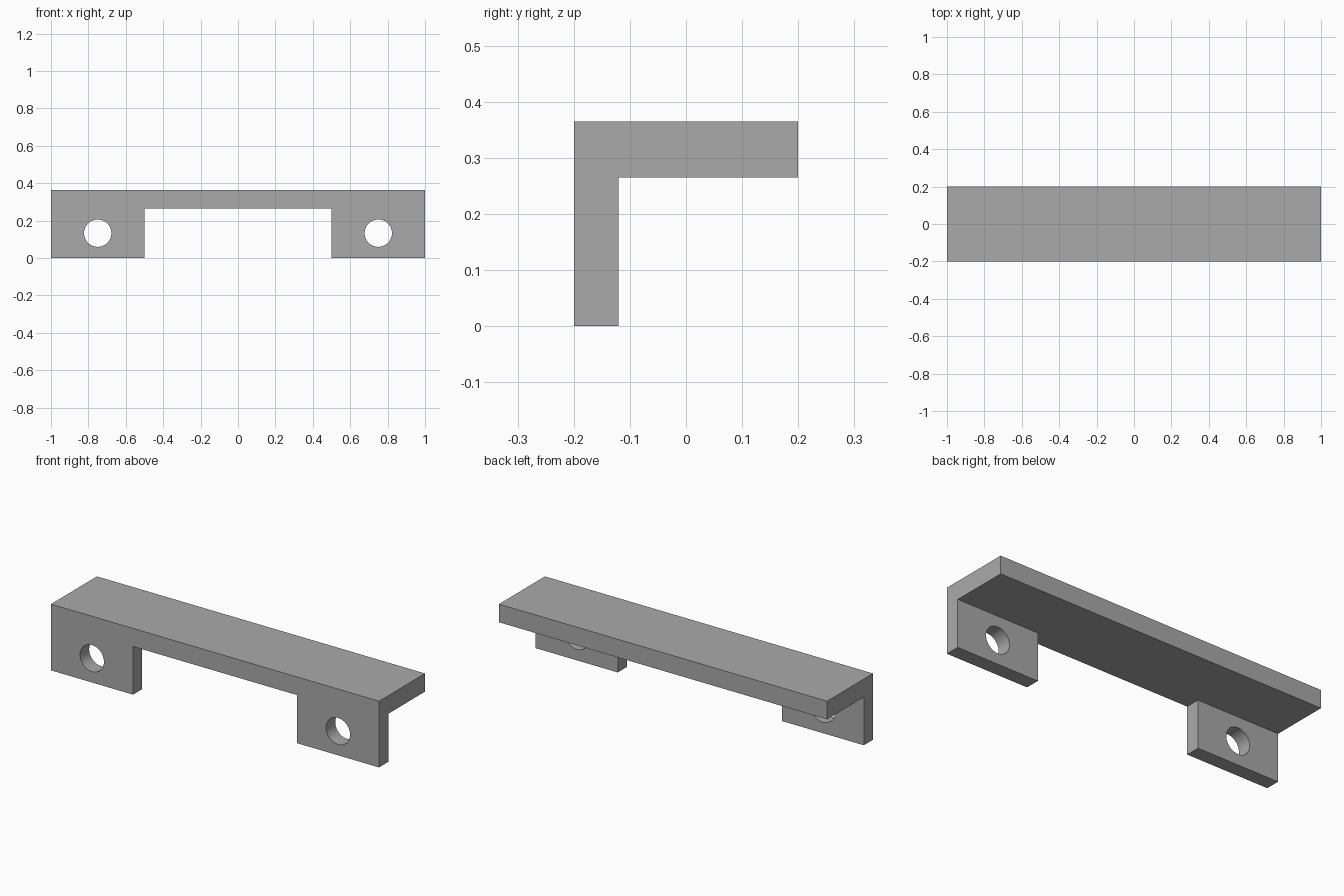
import bpy, bmesh, math

default_cube = bpy.data.objects.get("Cube")
if default_cube:
    bpy.data.objects.remove(default_cube, do_unlink=True)

LENGTH, DEPTH, HEIGHT = 2.0, 0.4, 0.365
SHELF_THICK, TAB_THICK = 0.1, 0.08
NOTCH_WIDTH = 1.0
HOLE_X, HOLE_Z, HOLE_RADIUS = 0.75, 0.133, 0.073

grey = bpy.data.materials.new("plain grey")
grey.use_nodes = True
colour = (0.4, 0.4, 0.4, 1)
grey.diffuse_color = colour
grey.node_tree.nodes["Principled BSDF"].inputs["Base Color"].default_value = colour


def cut(target, cutter):
    """Subtract the cutter from the target, then discard it."""
    cutter.hide_render = True
    mod = target.modifiers.new("cut", "BOOLEAN")
    mod.operation = "DIFFERENCE"
    mod.solver = "EXACT"
    mod.object = cutter
    bpy.ops.object.select_all(action="DESELECT")
    target.select_set(True)
    bpy.context.view_layer.objects.active = target
    bpy.ops.object.modifier_apply(modifier=mod.name)
    bpy.data.objects.remove(cutter, do_unlink=True)


# L-shaped section extruded along the length
front, back = -DEPTH / 2, DEPTH / 2
inner, under = front + TAB_THICK, HEIGHT - SHELF_THICK
section = [(front, 0), (inner, 0), (inner, under),
           (back, under), (back, HEIGHT), (front, HEIGHT)]
bm = bmesh.new()
face = bm.faces.new([bm.verts.new((-LENGTH / 2, y, z)) for y, z in section])
extruded = bmesh.ops.extrude_face_region(bm, geom=[face])["geom"]
bmesh.ops.translate(bm, vec=(LENGTH, 0, 0),
                    verts=[g for g in extruded if isinstance(g, bmesh.types.BMVert)])
bmesh.ops.recalc_face_normals(bm, faces=bm.faces)
mesh = bpy.data.meshes.new("angle_bracket")
bm.to_mesh(mesh)
bm.free()
mesh.materials.append(grey)
bracket = bpy.data.objects.new("angle_bracket", mesh)
bpy.context.collection.objects.link(bracket)

# Wide notch that leaves a tab at each end
notch_back = inner + 0.1
bpy.ops.mesh.primitive_cube_add(
    size=1, location=(0, front, under - 0.5))
notch = bpy.context.object
notch.name = "notch_cutter"
notch.scale = (NOTCH_WIDTH, 2 * (notch_back - front), 1)
notch.data.materials.append(grey)
bpy.context.view_layer.update()
cut(bracket, notch)

# Round bolt hole through each tab
for side in (-1, 1):
    bpy.ops.mesh.primitive_cylinder_add(
        vertices=64, radius=HOLE_RADIUS, depth=0.3,
        location=(side * HOLE_X, (front + inner) / 2, HOLE_Z),
        rotation=(math.pi / 2, 0, 0))
    hole = bpy.context.object
    hole.name = "hole_cutter"
    hole.data.materials.append(grey)
    bpy.context.view_layer.update()
    cut(bracket, hole)

# Smooth hole walls, crisp edges elsewhere
bpy.ops.object.select_all(action="DESELECT")
bracket.select_set(True)
bpy.context.view_layer.objects.active = bracket
bpy.ops.object.shade_smooth_by_angle(angle=math.radians(30))
